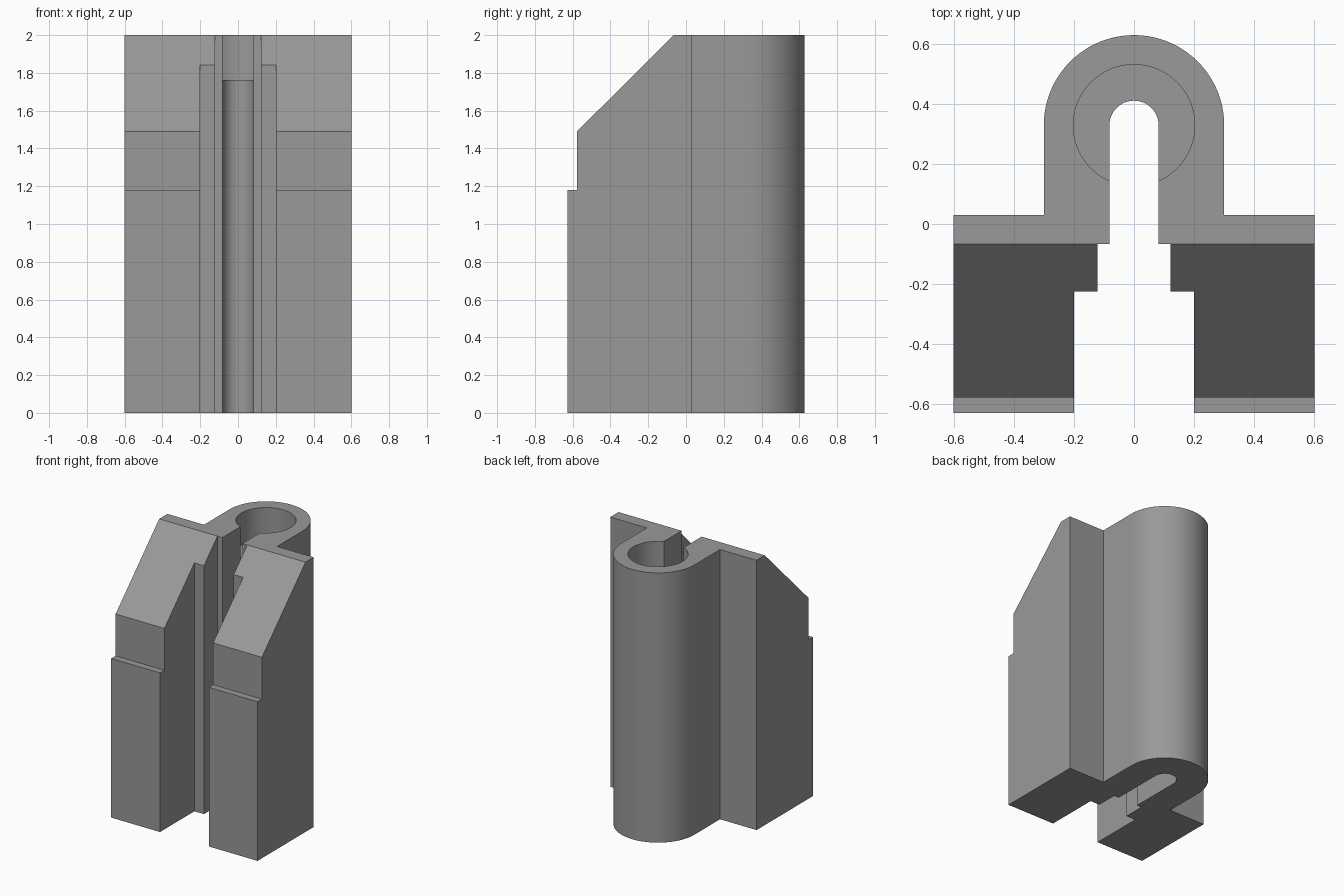
import bpy, bmesh, math
from mathutils import Matrix

if "Cube" in bpy.data.objects:
    bpy.data.objects.remove(bpy.data.objects["Cube"])

grey = bpy.data.materials.new("plain_grey")
grey.diffuse_color = (0.32, 0.32, 0.32, 1)
grey.use_nodes = True
grey.node_tree.nodes["Principled BSDF"].inputs["Base Color"].default_value = grey.diffuse_color
BORE_Y = 0.328


def prism(name, outline, to_3d, offset):
    """Extrude a flat outline, placed by to_3d, along offset."""
    bm = bmesh.new()
    face = bm.faces.new([bm.verts.new(to_3d(a, b)) for a, b in outline])
    out = bmesh.ops.extrude_face_region(bm, geom=[face])
    moved = [g for g in out["geom"] if isinstance(g, bmesh.types.BMVert)]
    bmesh.ops.translate(bm, verts=moved, vec=offset)
    bmesh.ops.recalc_face_normals(bm, faces=bm.faces)
    mesh = bpy.data.meshes.new(name)
    bm.to_mesh(mesh)
    bm.free()
    obj = bpy.data.objects.new(name, mesh)
    bpy.context.collection.objects.link(obj)
    mesh.materials.append(grey)
    return obj


def arc(radius, start, end, steps):
    return [(radius * math.cos(math.radians(start + (end - start) * i / steps)),
             BORE_Y + radius * math.sin(math.radians(start + (end - start) * i / steps)))
            for i in range(steps + 1)]


# Plan: two legs joined by a rounded back, with a stepped slot open at the front
right_outer = [(0.2, -0.628), (0.6, -0.628), (0.6, 0.03), (0.3, 0.03)]
left_outer = [(-x, y) for x, y in reversed(right_outer)]
left_slot = [(-0.2, -0.225), (-0.122, -0.225), (-0.122, -0.066), (-0.082, -0.066)]
right_slot = [(-x, y) for x, y in reversed(left_slot)]
plan = (right_outer + arc(0.3, 0, 180, 48) + left_outer + left_slot
        + arc(0.082, 180, 0, 24) + right_slot)
body = prism("slotted_body", plan, lambda x, y: (x, y, 0), (0, 0, 2))

# Front cutter: removes the sloped shoulder and the shallow step
front = [(-0.8, 1.18), (-0.577, 1.18), (-0.577, 1.49), (-0.066, 2.0),
         (-0.066, 2.2), (-0.8, 2.2)]
front_cutter = prism("front_cutter", front, lambda y, z: (-0.8, y, z), (1.6, 0, 0))

# Bore cutter: wide round socket at the top of the slot
bore_cutter = prism("bore_cutter", arc(0.202, 0, 355, 71),
                    lambda x, y: (x, y, 1.762), (0, 0, 0.5))

bpy.context.view_layer.objects.active = body
body.select_set(True)
for cutter in (front_cutter, bore_cutter):
    mod = body.modifiers.new(cutter.name, "BOOLEAN")
    mod.operation = "DIFFERENCE"
    mod.solver = "EXACT"
    mod.object = cutter
    bpy.ops.object.modifier_apply(modifier=mod.name)
    bpy.data.objects.remove(cutter, do_unlink=True)

bpy.ops.object.shade_smooth_by_angle(angle=math.radians(30))
